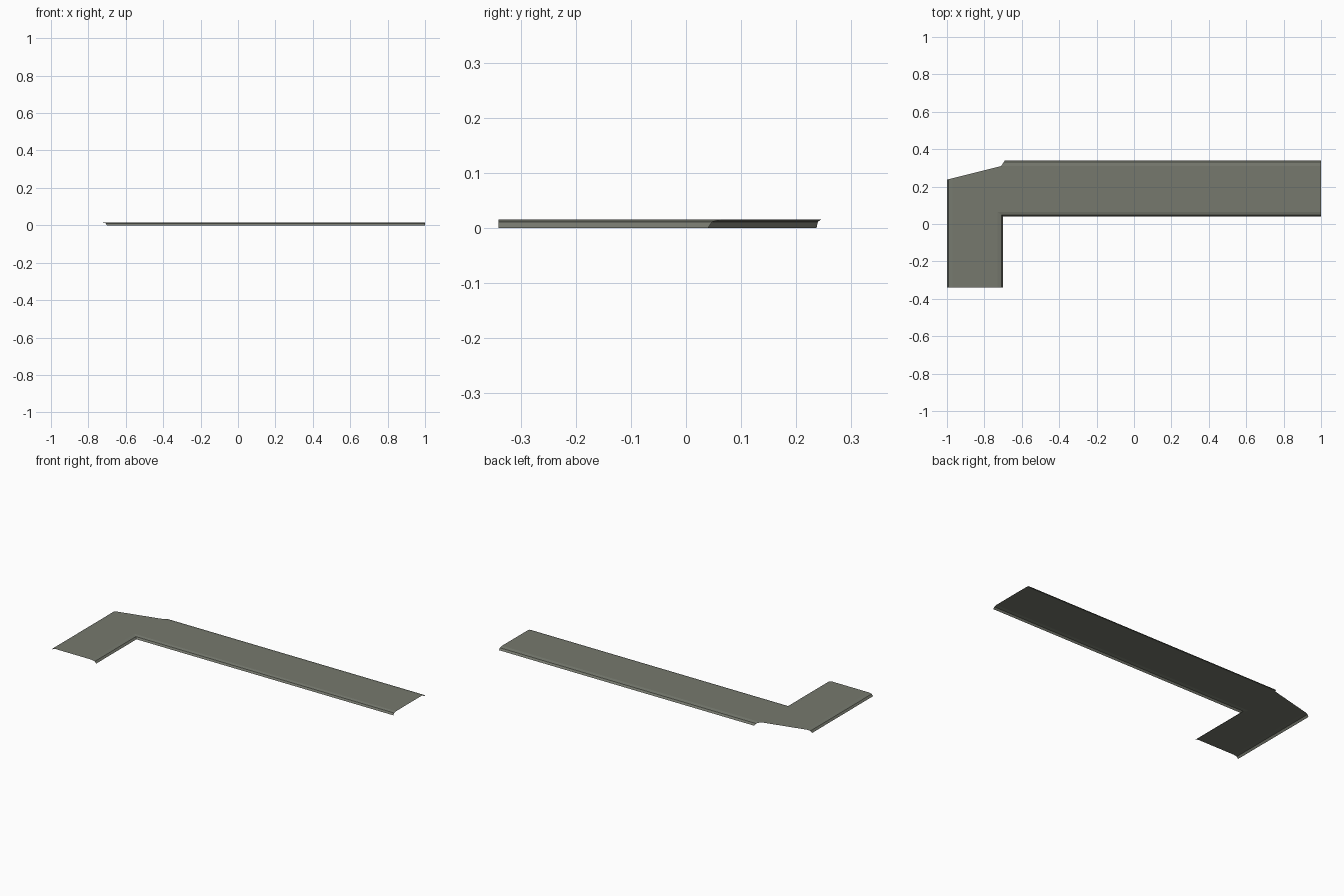
import bpy

if "Cube" in bpy.data.objects:
    bpy.data.objects.remove(bpy.data.objects["Cube"])

mat = bpy.data.materials.new("olive grey")
mat.diffuse_color = (0.18, 0.19, 0.155, 1)
mat.use_nodes = True
mat.node_tree.nodes["Principled BSDF"].inputs["Base Color"].default_value = mat.diffuse_color

TOP = 0.015
# edge cross-section: (0 = inner fold, 1 = outer rim), height
PROFILE = [(0, TOP), (0.7, 0.011), (1, 0)]


def make(name, verts, faces):
    me = bpy.data.meshes.new(name)
    me.from_pydata(verts, [], faces)
    me.materials.append(mat)
    ob = bpy.data.objects.new(name, me)
    bpy.context.collection.objects.link(ob)
    return ob


def edge_strip(name, inner, outer):
    """Turned-down edge swept between an inner fold line and an outer rim line."""
    n = len(PROFILE)
    verts = [(a[0] + (b[0] - a[0]) * t, a[1] + (b[1] - a[1]) * t, z)
             for a, b in zip(inner, outer) for t, z in PROFILE]
    faces = [(i * n + j, i * n + j + 1, (i + 1) * n + j + 1, (i + 1) * n + j)
             for i in range(len(inner) - 1) for j in range(n - 1)]
    make(name, verts, faces)


# flat L-shaped sheet with a cut-off corner, as two convex panels
make("flat_sheet",
     [(-0.97, -0.34, TOP), (-0.73, -0.34, TOP), (-0.73, 0.065, TOP), (-0.71, 0.31, TOP),
      (-0.97, 0.245, TOP), (1, 0.065, TOP), (1, 0.31, TOP)],
     [(0, 1, 2, 3, 4), (2, 5, 6, 3)])

# turned-down edges
edge_strip("back_edge", [(1, 0.31), (-0.71, 0.31)], [(1, 0.34), (-0.69, 0.34)])
edge_strip("left_edge", [(-0.97, 0.245), (-0.97, -0.34)], [(-1, 0.237), (-1, -0.34)])
edge_strip("inner_edge",
           [(-0.73, -0.34), (-0.73, 0.065), (1, 0.065)],
           [(-0.70, -0.34), (-0.70, 0.04), (1, 0.04)])
